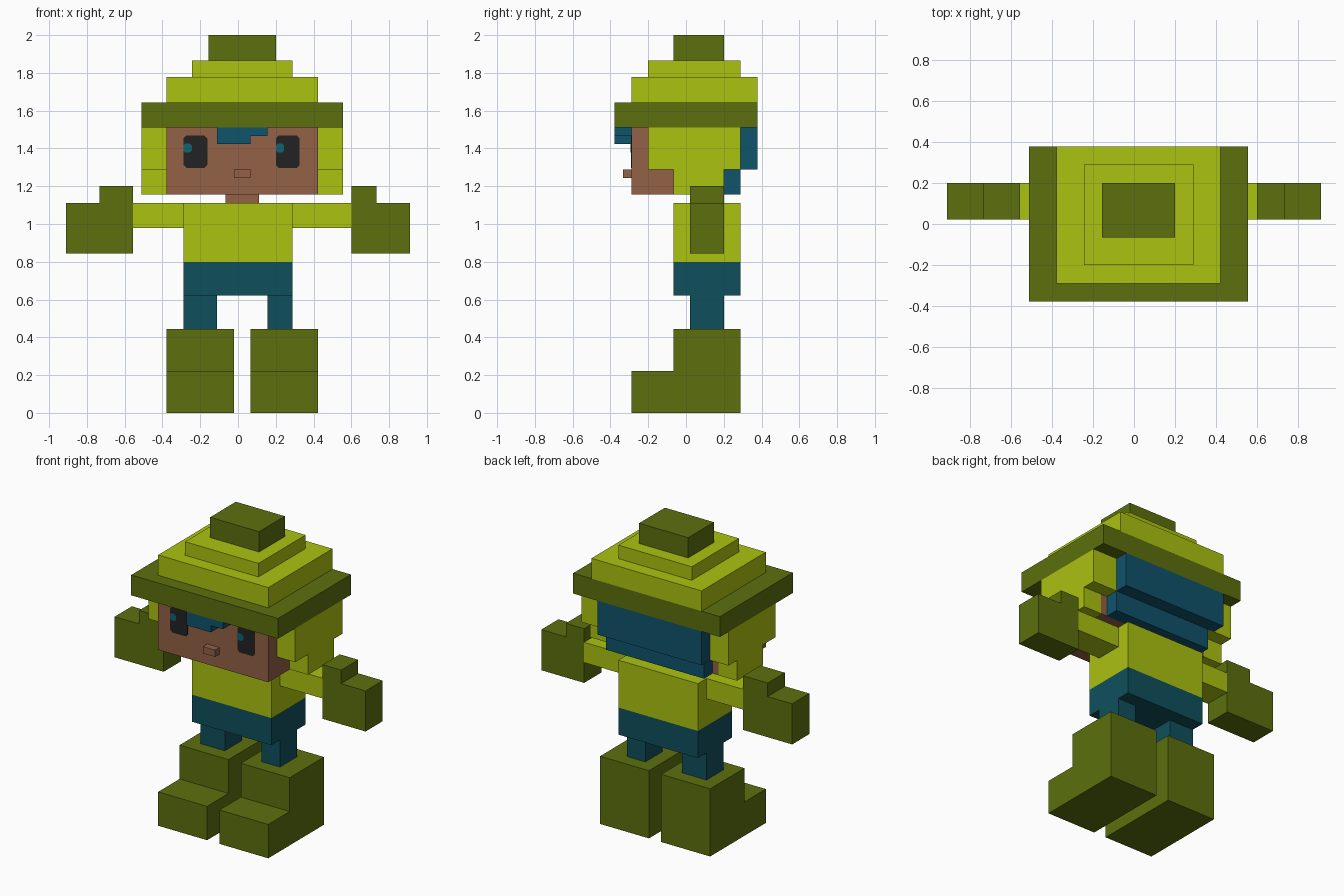
import bpy
import bmesh
import math

cube = bpy.data.objects.get("Cube")
if cube:
    bpy.data.objects.remove(cube, do_unlink=True)

U = 2 / 45  # one block; the figure is 45 blocks tall


def material(name, rgb):
    linear = [((c / 255 + 0.055) / 1.055) ** 2.4 for c in rgb]
    mat = bpy.data.materials.new(name)
    mat.use_nodes = True
    mat.diffuse_color = (*linear, 1)
    bsdf = mat.node_tree.nodes["Principled BSDF"]
    bsdf.inputs["Base Color"].default_value = (*linear, 1)
    bsdf.inputs["Roughness"].default_value = 0.9
    return mat


lime = material("lime cloth", (171, 194, 16))
olive = material("olive leather", (92, 112, 13))
skin = material("skin", (147, 97, 70))
teal = material("teal trousers", (15, 79, 92))
blue = material("blue hair", (15, 83, 108))
black = material("eye black", (34, 34, 34))
glint = material("eye glint", (18, 98, 112))


def prism(name, mat, profile, span, axis):
    """Extrude a closed profile along x (profile in y, z) or y (profile in x, z)."""
    place = (lambda a, b, d: (d, a, b)) if axis == "x" else (lambda a, b, d: (a, d, b))
    bm = bmesh.new()
    verts = [bm.verts.new([c * U for c in place(a, b, span[0])]) for a, b in profile]
    face = bm.faces.new(verts)
    new = bmesh.ops.extrude_face_region(bm, geom=[face])["geom"]
    shift = [c * U for c in place(0, 0, span[1] - span[0])]
    bmesh.ops.translate(bm, vec=shift, verts=[v for v in new if isinstance(v, bmesh.types.BMVert)])
    bmesh.ops.recalc_face_normals(bm, faces=bm.faces)
    mesh = bpy.data.meshes.new(name)
    bm.to_mesh(mesh)
    bm.free()
    mesh.materials.append(mat)
    obj = bpy.data.objects.new(name, mesh)
    bpy.context.collection.objects.link(obj)
    return obj


def box(name, mat, x, y, z):
    corners = [(x[0], z[0]), (x[1], z[0]), (x[1], z[1]), (x[0], z[1])]
    return prism(name, mat, corners, y, "y")


# Boots: tall shaft at the back, low toe in front
boot = [(-6.5, 0), (6.5, 0), (6.5, 10), (-1.5, 10), (-1.5, 5), (-6.5, 5)]
prism("right_boot", olive, boot, (-8.5, -0.5), "x")
prism("left_boot", olive, boot, (1.5, 9.5), "x")

# Legs, trousers, shirt and neck
LIMB = (0.5, 4.5)
TORSO = (-1.5, 6.5)
box("right_leg", teal, (-6.5, -2.5), LIMB, (10, 14))
box("left_leg", teal, (3.5, 6.5), LIMB, (10, 14))
box("trousers", teal, (-6.5, 6.5), TORSO, (14, 18))
box("shirt", lime, (-6.5, 6.5), TORSO, (18, 25))
box("neck", skin, (-1.5, 2.5), LIMB, (25, 26))

# Arms and gloves, each glove with a raised thumb on its inner side
for side, inner, thumb, outer in (("right", -12.5, -16.5, -20.5), ("left", 13.5, 16.5, 20.5)):
    shoulder = math.copysign(6.5, inner)
    box(side + "_sleeve", lime, sorted((shoulder, inner)), LIMB, (22, 25))
    glove = [(inner, 19), (outer, 19), (outer, 25), (thumb, 25), (thumb, 27), (inner, 27)]
    prism(side + "_glove", olive, glove, LIMB, "y")

# Head and nose
box("head", skin, (-8.5, 9.5), (-6.5, 4.5), (26, 34))
box("nose", skin, (-0.5, 1.5), (-7.5, -6.5), (28, 29))

# Hood: stepped flaps on both sides and a panel behind
flap = [(-1.5, 26), (4.5, 26), (4.5, 29), (6.5, 29), (6.5, 34), (-4.5, 34), (-4.5, 29), (-1.5, 29)]
prism("right_hood_flap", lime, flap, (-11.5, -8.5), "x")
prism("left_hood_flap", lime, flap, (9.5, 12.5), "x")
box("hood_back", lime, (-8.5, 9.5), (4.5, 6.5), (29, 34))

# Hair: fringe under the brim and two steps behind
fringe = [(-2.5, 32), (1.5, 32), (1.5, 33), (3.5, 33), (3.5, 34), (-2.5, 34)]
prism("fringe", blue, fringe, (-8.5, -6.5), "y")
box("back_hair", blue, (-8.5, 8.5), (6.5, 8.5), (29, 34))
box("nape_hair", blue, (-7.5, 8.5), (4.5, 6.5), (26, 29))

# Hat: brim, two tiers and a bobble
box("hat_brim", olive, (-11.5, 12.5), (-8.5, 8.5), (34, 37))
box("hat_lower_tier", lime, (-8.5, 9.5), (-6.5, 8.5), (37, 40))
box("hat_upper_tier", lime, (-5.5, 6.5), (-4.5, 6.5), (40, 42))
box("hat_bobble", olive, (-3.5, 4.5), (-1.5, 4.5), (42, 45))


def clipped(x0, x1, z0, z1, c):
    """Rectangle outline with its corners cut off."""
    return [(x0 + c, z0), (x1 - c, z0), (x1, z0 + c), (x1, z1 - c),
            (x1 - c, z1), (x0 + c, z1), (x0, z1 - c), (x0, z0 + c)]


# Eyes: thin plates on the face with a small glint
for side, x in (("right", -6.5), ("left", 4.5)):
    prism(side + "_eye", black, clipped(x, x + 2.85, 29.2, 33.05, 0.35), (-6.56, -6.5), "y")
    prism(side + "_eye_glint", glint, clipped(x, x + 1, 31, 32.1, 0.25), (-6.62, -6.56), "y")
